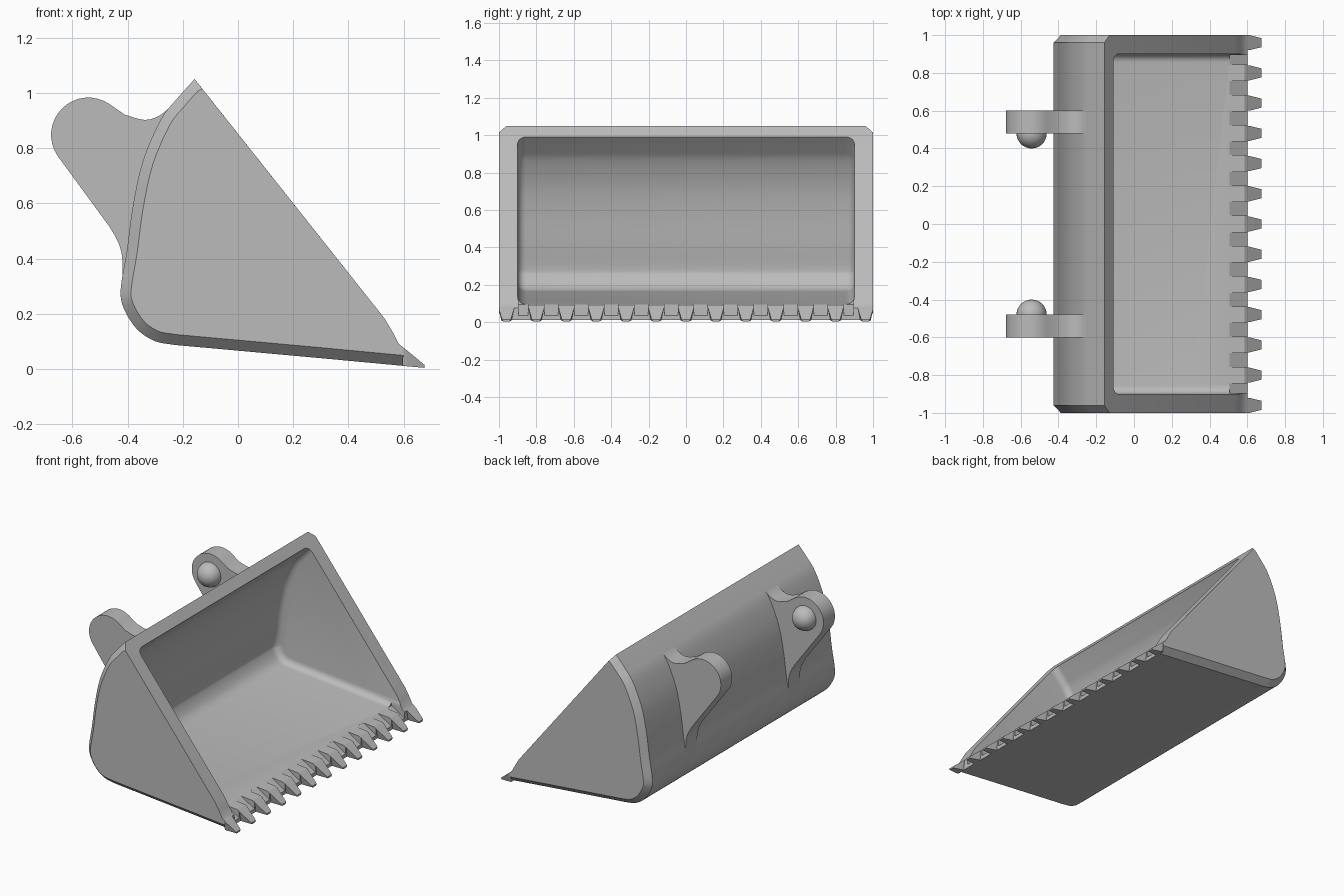
import bpy, bmesh, math
from mathutils import Vector

cube = bpy.data.objects.get("Cube")
if cube:
    bpy.data.objects.remove(cube)

steel = bpy.data.materials.new("steel_grey")
steel.use_nodes = True
GREY = (0.5, 0.5, 0.5, 1)
steel.diffuse_color = GREY
steel.node_tree.nodes["Principled BSDF"].inputs["Base Color"].default_value = GREY


def finish(name, bm):
    bmesh.ops.recalc_face_normals(bm, faces=bm.faces)
    mesh = bpy.data.meshes.new(name)
    bm.to_mesh(mesh)
    bm.free()
    obj = bpy.data.objects.new(name, mesh)
    bpy.context.collection.objects.link(obj)
    mesh.materials.append(steel)
    return obj


def loft(bm, sections):
    """Skin closed (x, z) profiles placed at y positions, with end caps."""
    rings = [[bm.verts.new((p[0], y, p[1])) for p in prof] for y, prof in sections]
    for a, b in zip(rings, rings[1:]):
        for i in range(len(a)):
            j = (i + 1) % len(a)
            bm.faces.new((a[i], a[j], b[j], b[i]))
    bm.faces.new(rings[0])
    bm.faces.new(rings[-1])


def activate(obj):
    bpy.ops.object.select_all(action='DESELECT')
    obj.select_set(True)
    bpy.context.view_layer.objects.active = obj


def smooth(obj, angle=32):
    activate(obj)
    bpy.ops.object.shade_smooth_by_angle(angle=math.radians(angle))


def cut(obj, cutter):
    cutter.hide_render = True
    mod = obj.modifiers.new("cut", 'BOOLEAN')
    mod.operation, mod.solver, mod.object = 'DIFFERENCE', 'EXACT', cutter
    activate(obj)
    bpy.ops.object.modifier_apply(modifier=mod.name)
    bpy.data.objects.remove(cutter)


def spline(points, steps=4):
    """Catmull-Rom curve through the points."""
    pts = [Vector(p) for p in points]
    pts = [2 * pts[0] - pts[1]] + pts + [2 * pts[-1] - pts[-2]]
    out = []
    for a, b, c, d in zip(pts, pts[1:], pts[2:], pts[3:]):
        for k in range(steps):
            t = k / steps
            out.append(0.5 * (2 * b + (c - a) * t + (2 * a - 5 * b + 4 * c - d) * t * t
                              + (3 * b - a - 3 * c + d) * t ** 3))
    return out + [pts[-2]]


def offset(path, dist):
    """Shift the open path towards the inside of the bucket."""
    out = []
    for i, p in enumerate(path):
        t = (path[min(i + 1, len(path) - 1)] - path[max(i - 1, 0)]).normalized()
        out.append(p + Vector((-t.y, t.x)) * dist)
    return out


# Back and floor line of the bucket, from the top rim to the cutting lip
TOP = Vector((-0.157, 1.05))
back = spline([TOP, (-0.22, 0.98), (-0.28, 0.903), (-0.345, 0.752), (-0.381, 0.589),
               (-0.403, 0.426), (-0.425, 0.289), (-0.414, 0.22), (-0.367, 0.145),
               (-0.302, 0.101), (-0.23, 0.087)])
back += [Vector((0.3, 0.039)), Vector((0.6, 0.011))]
lip = [(0.6, 0.077), (0.583, 0.09), (0.56, 0.134), (0.53, 0.184)]


def shell_profile(inset):
    pts = offset(back, inset)
    pts[0].y = min(pts[0].y, TOP.y - 1.266 * (pts[0].x - TOP.x))
    pts[-1].x = 0.6
    return pts + lip


def cavity_profile(inset):
    pts = offset(back, inset)
    start = pts[0] + (pts[0] - pts[1]).normalized() * 0.2
    end = pts[-1] + (pts[-1] - pts[-2]).normalized() * 0.2
    return [start] + pts + [end, Vector((0.8, 1.3))]


# Bucket shell with chamfered rear and lower edges
bm = bmesh.new()
loft(bm, [(-1, shell_profile(0.038)), (-0.96, shell_profile(0)),
          (0.96, shell_profile(0)), (1, shell_profile(0.038))])
bucket = finish("bucket_shell", bm)

# Hollow with filleted side corners
WALL, FILLET = 0.075, 0.045
half = []
for k in range(6):
    a = math.radians(18 * k)
    half.append((0.9 - FILLET * (1 - math.cos(a)), WALL + FILLET * (1 - math.sin(a))))
half = [(0.9 - FILLET * (1 - math.sin(math.radians(18 * k))),
         WALL + FILLET * (1 - math.cos(math.radians(18 * k)))) for k in range(6)]
bm = bmesh.new()
sections = [(-y, cavity_profile(d)) for y, d in reversed(half)]
sections += [(y, cavity_profile(d)) for y, d in half]
loft(bm, sections)
cut(bucket, finish("cavity_cutter", bm))

# Sloped grooves between the teeth
PITCH = 0.16
groove = [(0.505, 0.095), (0.62, 0.023), (0.62, 0.3), (0.505, 0.3)]
bm = bmesh.new()
for i in range(12):
    y = (i - 5.5) * PITCH
    loft(bm, [(max(y - 0.036, -0.895), groove), (min(y + 0.036, 0.895), groove)])
cut(bucket, finish("groove_cutter", bm))
smooth(bucket)

# Row of wedge teeth along the lip: (x, half width, bottom, top)
bm = bmesh.new()
for i in range(13):
    y = (i - 6) * PITCH
    rings = []
    for x, w, lo, hi in [(0.595, 0.04, 0.012, 0.081), (0.61, 0.04, 0.01, 0.069),
                         (0.675, 0.024, 0.004, 0.015)]:
        low_w = w * 0.7
        rings.append([bm.verts.new(v) for v in [(x, y - low_w, lo), (x, y + low_w, lo),
                                                (x, y + w, hi), (x, y - w, hi)]])
    for a, b in zip(rings, rings[1:]):
        for k in range(4):
            bm.faces.new((a[k], a[(k + 1) % 4], b[(k + 1) % 4], b[k]))
    bm.faces.new(rings[0])
    bm.faces.new(rings[-1])
finish("teeth", bm)

# Mounting lugs with round pivot knobs on their inner faces
PIVOT = Vector((-0.542, 0.848))
arc = [PIVOT + 0.135 * Vector((math.cos(a), math.sin(a)))
       for a in (math.radians(55 + 10 * k) for k in range(17))]
lug = spline([(-0.245, 0.95), (-0.284, 0.918), (-0.338, 0.902), (-0.41, 0.921)], 3)
lug += arc
lug += spline([(-0.464, 0.513), (-0.434, 0.459), (-0.42, 0.408), (-0.418, 0.34)], 3)
lug += [(-0.37, 0.45), (-0.35, 0.6), (-0.31, 0.75), (-0.24, 0.9)]
for side, sign in (("left", 1), ("right", -1)):
    bm = bmesh.new()
    loft(bm, [(sign * 0.48, lug), (sign * 0.6, lug)])
    smooth(finish("lug_" + side, bm))

    bpy.ops.mesh.primitive_uv_sphere_add(segments=32, ring_count=16, radius=0.08,
                                         location=(PIVOT.x, sign * 0.48, PIVOT.y))
    knob = bpy.context.object
    knob.name = "pivot_knob_" + side
    knob.data.materials.append(steel)
    smooth(knob)
